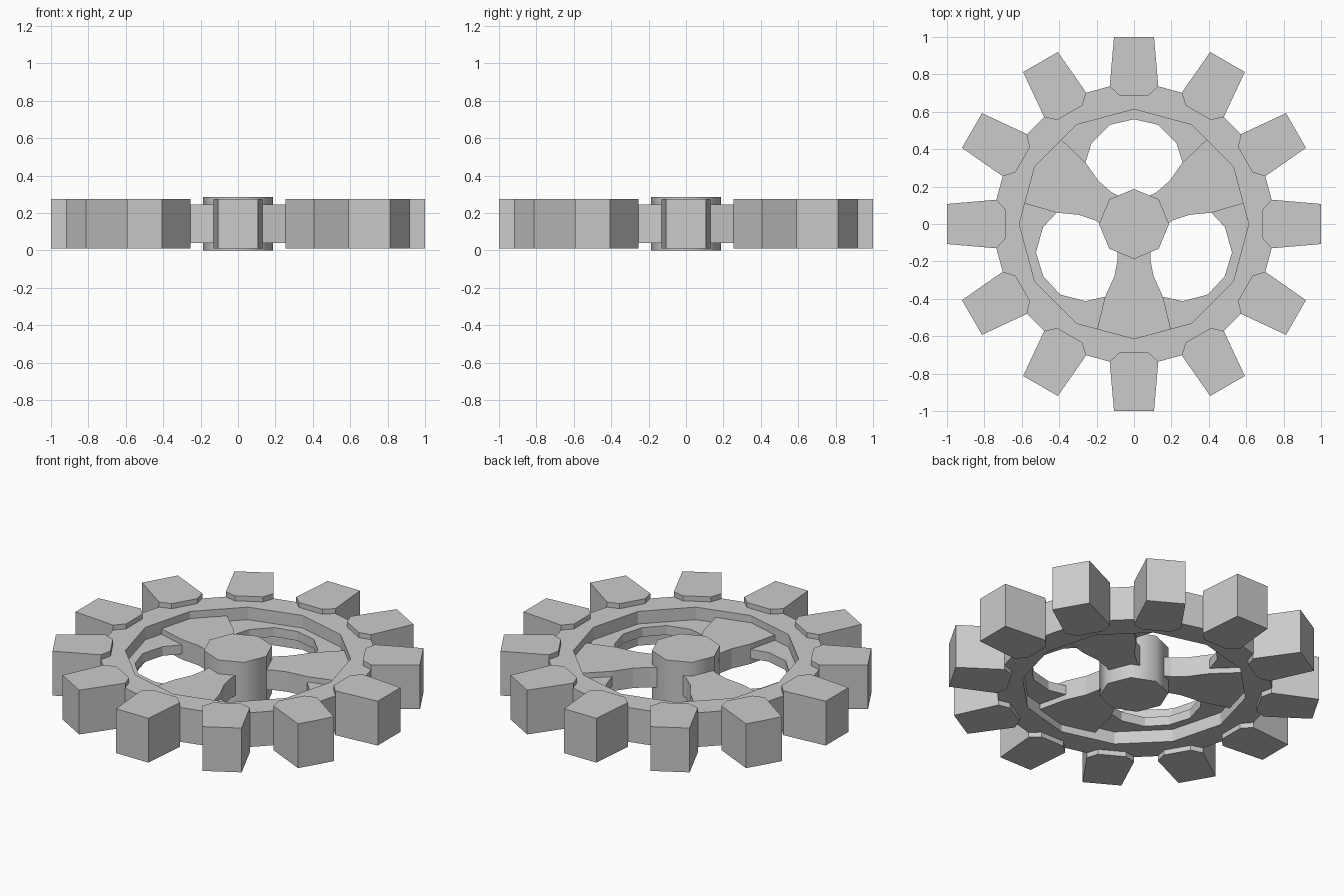
import bpy, bmesh
from math import sin, cos, radians, hypot, atan2

if "Cube" in bpy.data.objects:
    bpy.data.objects.remove(bpy.data.objects["Cube"])


def polar(r, deg):
    return (r * cos(radians(deg)), r * sin(radians(deg)))


def turn(pts, deg):
    a = radians(deg)
    return [(x * cos(a) - y * sin(a), x * sin(a) + y * cos(a)) for x, y in pts]


def mirror(half):
    """Close a right-hand half outline across x = 0."""
    return half + [(-x, y) for x, y in reversed(half) if abs(x) > 1e-6]


def plate(name, loops, z0, z1):
    """Extrude closed outlines (outer plus optional holes) from z0 to z1."""
    cu = bpy.data.curves.new(name, 'CURVE')
    cu.dimensions = '2D'
    cu.fill_mode = 'BOTH'
    cu.extrude = (z1 - z0) / 2
    for pts in loops:
        sp = cu.splines.new('POLY')
        sp.points.add(len(pts) - 1)
        for p, (x, y) in zip(sp.points, pts):
            p.co = (x, y, 0, 1)
        sp.use_cyclic_u = True
    ob = bpy.data.objects.new(name, cu)
    bpy.context.collection.objects.link(ob)
    bpy.ops.object.select_all(action='DESELECT')
    ob.select_set(True)
    bpy.context.view_layer.objects.active = ob
    bpy.ops.object.convert(target='MESH')
    ob = bpy.context.view_layer.objects.active
    bm = bmesh.new()
    bm.from_mesh(ob.data)
    bmesh.ops.translate(bm, verts=bm.verts[:], vec=(0, 0, (z0 + z1) / 2))
    bmesh.ops.remove_doubles(bm, verts=bm.verts[:], dist=1e-4)
    bmesh.ops.recalc_face_normals(bm, faces=bm.faces[:])
    for f in bm.faces:
        f.smooth = False
    bm.to_mesh(ob.data)
    bm.free()
    return ob


# Main ring: 24-sided outside, 12-sided opening
outer = [polar(0.747, 30 * k + d) for k in range(12) for d in (-10, 10)]
inner = [polar(0.613, 30 * k) for k in range(12)]
plate("gear_ring", [outer, inner], 0.04, 0.245)

# Teeth: tapered outward, chamfered where they grip the ring
tooth = mirror([(0.107, 1.0), (0.13, 0.735), (0.077, 0.687)])
for k in range(12):
    plate(f"tooth_{k + 1}", [turn(tooth, 30 * k)], 0.01, 0.275)

# Three flared spokes and the three thin ledges rimming the openings
spoke = mirror([(0, -0.62), (0.2, -0.575), (0.155, -0.39), (0.105, -0.28),
                (0.087, -0.19), (0.09, -0.12)])
ledge = mirror([(0, 0.62), (0.31, 0.537), (0.40, 0.46), (0.262, 0.32),
                (0.228, 0.43), (0.13, 0.53), (0, 0.56)])
for k in range(3):
    plate(f"spoke_{k + 1}", [turn(spoke, 120 * k)], 0.083, 0.202)
    plate(f"ledge_{k + 1}", [turn(ledge, 120 * k)], 0.115, 0.17)

# Octagonal hub with softly shaded sides
hub = plate("hub", [[polar(0.187, 45 * k) for k in range(8)]], 0.0, 0.285)
bpy.ops.object.shade_smooth_by_angle(angle=radians(50))
